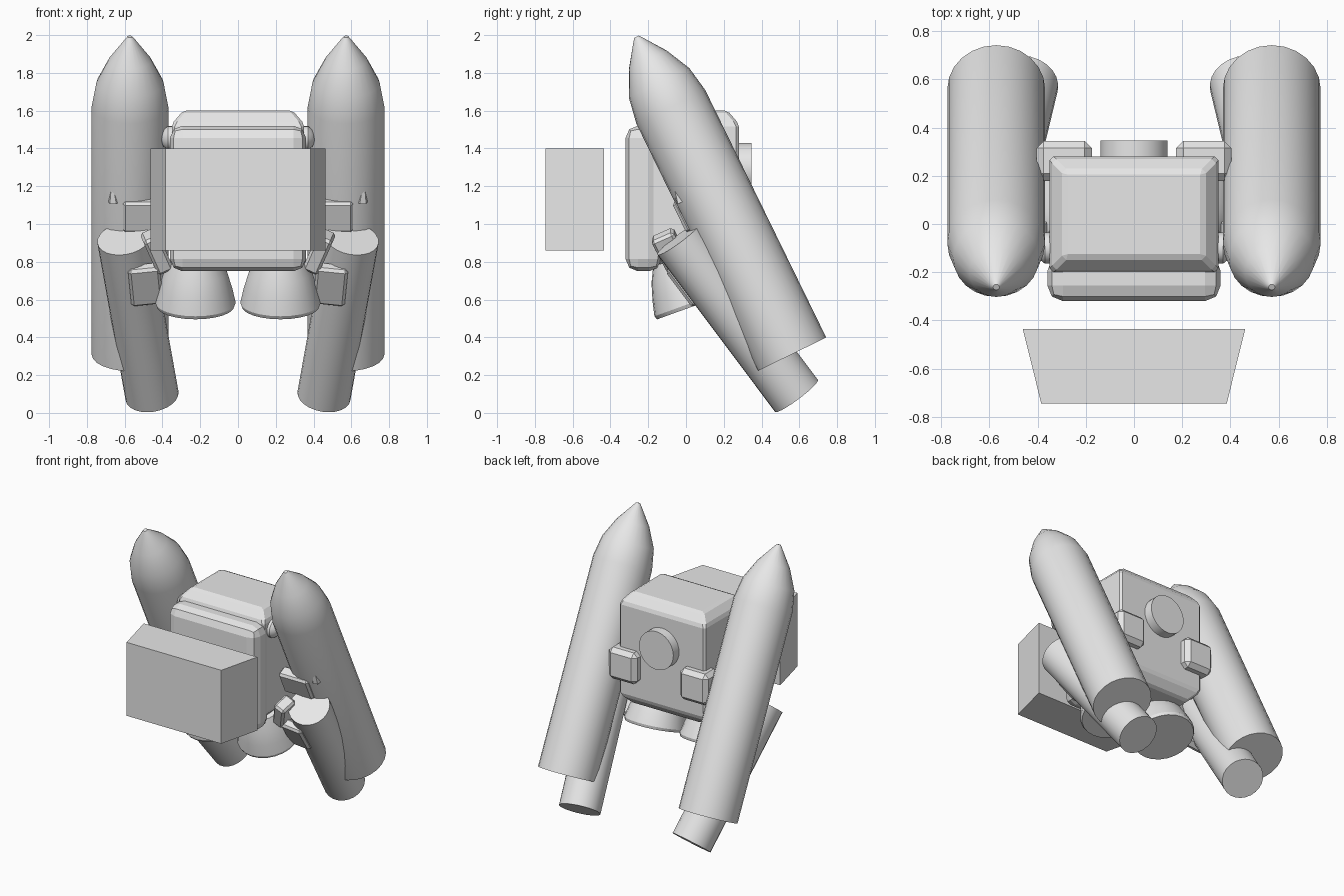
import bpy, bmesh, math
from mathutils import Vector, Euler

cube = bpy.data.objects.get("Cube")
if cube:
    bpy.data.objects.remove(cube, do_unlink=True)

grey = bpy.data.materials.new("light_grey")
grey.use_nodes = True
grey.diffuse_color = (0.8, 0.8, 0.8, 1)
grey.node_tree.nodes["Principled BSDF"].inputs["Base Color"].default_value = (0.8, 0.8, 0.8, 1)


def finish(name, bm, bevel=0, segments=1, smooth=False):
    """Turn a bmesh into a named object, with optional bevel and smoothing."""
    bmesh.ops.recalc_face_normals(bm, faces=bm.faces)
    mesh = bpy.data.meshes.new(name)
    bm.to_mesh(mesh)
    bm.free()
    mesh.materials.append(grey)
    obj = bpy.data.objects.new(name, mesh)
    bpy.context.collection.objects.link(obj)
    if bevel:
        mod = obj.modifiers.new("bevel", 'BEVEL')
        mod.width, mod.segments = bevel, segments
    if smooth:
        bpy.ops.object.select_all(action='DESELECT')
        obj.select_set(True)
        bpy.context.view_layer.objects.active = obj
        bpy.ops.object.shade_smooth_by_angle(angle=math.radians(32))
    return obj


def box(name, centre, size, rot=(0, 0, 0), bevel=0, segments=1):
    bm = bmesh.new()
    bmesh.ops.create_cube(bm, size=1)
    turn = Euler(rot).to_matrix()
    for v in bm.verts:
        v.co = turn @ (v.co * Vector(size)) + Vector(centre)
    return finish(name, bm, bevel, segments)


def loft(name, centre, layers, bevel=0):
    """Stack of rectangles given as (z, half x, half y)."""
    bm = bmesh.new()
    rings = []
    for z, hx, hy in layers:
        corners = ((-hx, -hy), (hx, -hy), (hx, hy), (-hx, hy))
        rings.append([bm.verts.new((centre[0] + x, centre[1] + y, z)) for x, y in corners])
    for a, b in zip(rings, rings[1:]):
        for i in range(4):
            j = (i + 1) % 4
            bm.faces.new((a[i], a[j], b[j], b[i]))
    bm.faces.new(rings[0])
    bm.faces.new(rings[-1])
    return finish(name, bm, bevel)


def lathe(name, start, direction, profile, sides=24):
    """Closed solid of revolution; profile is (distance, radius)."""
    bm = bmesh.new()
    turn = Vector(direction).to_track_quat('Z', 'Y')
    rings = []
    for d, r in profile:
        ring = []
        for i in range(sides):
            a = math.tau * i / sides
            p = Vector((r * math.cos(a), r * math.sin(a), d))
            ring.append(bm.verts.new(turn @ p + Vector(start)))
        rings.append(ring)
    for a, b in zip(rings, rings[1:]):
        for i in range(sides):
            j = (i + 1) % sides
            bm.faces.new((a[i], a[j], b[j], b[i]))
    bm.faces.new(rings[0])
    bm.faces.new(rings[-1])
    return finish(name, bm, smooth=True)


# Main pack: chamfered rear housing and softer front slab
loft("rear_housing", (0, 0.04, 0),
     [(0.78, 0.28, 0.18), (0.85, 0.35, 0.24), (1.53, 0.35, 0.24), (1.6, 0.29, 0.18)], bevel=0.015)
box("front_slab", (0, -0.225, 1.135), (0.72, 0.19, 0.77), bevel=0.065, segments=2)
lathe("back_disc", (0, 0.25, 1.29), (0, 1, 0), [(0, 0.14), (0.097, 0.14)], 32)

# Floating front box, narrower towards the front
bm = bmesh.new()
bmesh.ops.create_cube(bm, size=1)
for v in bm.verts:
    half = 0.385 if v.co.y < 0 else 0.462
    v.co = (2 * half * v.co.x, -0.59 + 0.31 * v.co.y, 1.13 + 0.54 * v.co.z)
finish("front_box", bm)

# Parts repeated on both sides
for side, s in (("left", 1), ("right", -1)):
    # Large tank with pointed nose
    lathe(side + "_tank", (s * 0.572, 0.56, 0.31), (0, -0.439, 0.898),
          [(0, 0.203), (1.458, 0.203), (1.6, 0.178), (1.735, 0.112), (1.855, 0.026), (1.872, 0.013)])
    # Slim booster
    lathe(side + "_booster", (s * 0.455, 0.585, 0.09), (s * 0.15, -0.625, 0.835),
          [(0, 0.142), (1.05, 0.142)])
    # Engine bell
    lathe(side + "_nozzle", (s * 0.225, 0.04, 0.565), (0, -0.34, 0.94),
          [(0, 0.205), (0.02, 0.213), (0.1, 0.195), (0.19, 0.168), (0.27, 0.13)])
    # Brackets joining the pack to the tank and booster
    box(side + "_upper_bracket", (s * 0.49, 0.005, 1.05), (0.24, 0.09, 0.18),
        (0.455, 0, 0), 0.015)
    box(side + "_strut", (s * 0.43, -0.08, 0.855), (0.09, 0.13, 0.22),
        (0.45, s * 0.42, 0), 0.015)
    box(side + "_lower_bracket", (s * 0.49, -0.01, 0.68), (0.17, 0.07, 0.24),
        (0.64, s * 0.1, 0), 0.015)
    box(side + "_rear_bracket", (s * 0.29, 0.262, 1.09), (0.23, 0.165, 0.23),
        (0, 0, 0), 0.03)
    # Side knob near the top and small spike on the tank
    lathe(side + "_knob", (s * 0.3, -0.1, 1.455), (s, 0, 0),
          [(0, 0.065), (0.07, 0.065), (0.095, 0.045), (0.105, 0.02)], 16)
    lathe(side + "_spike", (s * 0.655, -0.02, 1.12), (s * 0.1, -0.42, 0.9),
          [(0, 0.035), (0.11, 0.004)], 6)
